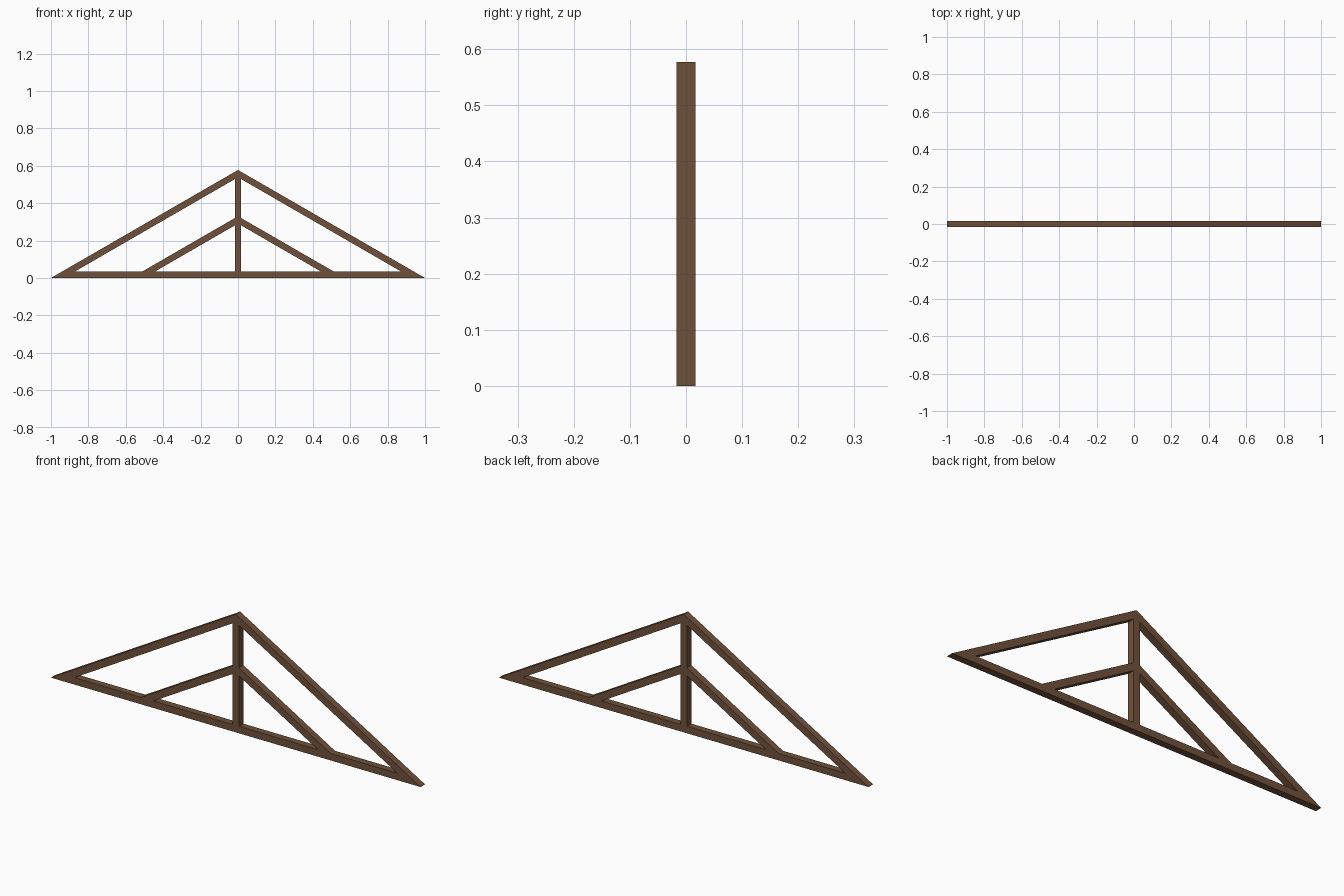
import bpy
import math

cube = bpy.data.objects.get("Cube")
if cube:
    bpy.data.objects.remove(cube)

BEAM = 0.034                       # square timber section
SLOPE = math.tan(math.radians(30))
DROP = BEAM / math.cos(math.radians(30))   # vertical thickness of a sloped timber
APEX = SLOPE                       # half span is 1
BRACE_TOP = 0.33
HALF = BEAM / 2

wood = bpy.data.materials.new("brown wood")
wood.use_nodes = True
colour = (0.16, 0.083, 0.044, 1)
wood.diffuse_color = colour
bsdf = wood.node_tree.nodes["Principled BSDF"]
bsdf.inputs["Base Color"].default_value = colour
bsdf.inputs["Roughness"].default_value = 0.9


def timber(name, profile, side=1):
    """Extrude a front-view (x, z) outline through the timber depth."""
    pts = [(side * x, z) for x, z in profile]
    if side < 0:
        pts.reverse()
    n = len(pts)
    verts = [(x, y, z) for y in (-HALF, HALF) for x, z in pts]
    faces = [tuple(range(n)), tuple(reversed(range(n, 2 * n)))]
    faces += [(i, i + n, (i + 1) % n + n, (i + 1) % n) for i in range(n)]
    mesh = bpy.data.meshes.new(name)
    mesh.from_pydata(verts, [], faces)
    mesh.materials.append(wood)
    obj = bpy.data.objects.new(name, mesh)
    bpy.context.collection.objects.link(obj)
    return obj


def sloped(top, start):
    """Outline of a sloped timber resting on the tie beam, cut plumb at x = start."""
    foot_in = (top - DROP - BEAM) / SLOPE
    foot_out = (top - BEAM) / SLOPE
    return [(start, top - DROP - start * SLOPE), (foot_in, BEAM),
            (foot_out, BEAM), (start, top - start * SLOPE)]


# Tie beam with ends cut to the roof pitch
end = 1 - BEAM / SLOPE
timber("tie_beam", [(-1, 0), (1, 0), (end, BEAM), (-end, BEAM)])

# King post with a peaked top under the rafters
shoulder = APEX - DROP - HALF * SLOPE
timber("king_post", [(-HALF, BEAM), (HALF, BEAM), (HALF, shoulder),
                     (0, APEX - DROP), (-HALF, shoulder)])

# Mirrored rafters and inner braces
for side, label in ((1, "left"), (-1, "right")):
    timber(label + "_rafter", sloped(APEX, 0), side)
    timber(label + "_brace", sloped(BRACE_TOP, HALF), side)
